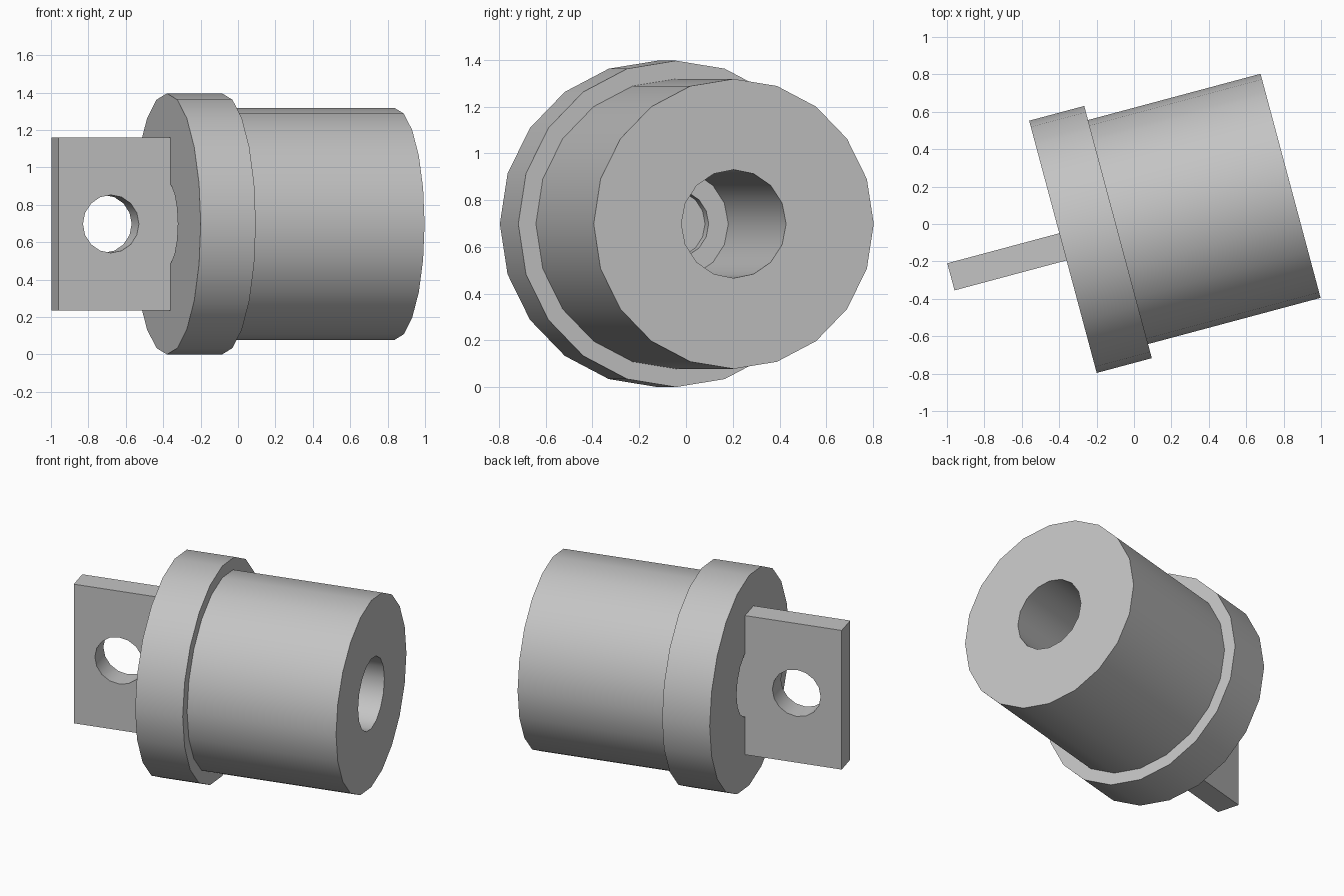
import bpy, bmesh, math
from mathutils import Matrix

if "Cube" in bpy.data.objects:
    bpy.data.objects.remove(bpy.data.objects["Cube"], do_unlink=True)

grey = bpy.data.materials.new("plain grey")
grey.use_nodes = True
grey.diffuse_color = (0.55, 0.55, 0.55, 1)
grey.node_tree.nodes["Principled BSDF"].inputs["Base Color"].default_value = grey.diffuse_color

FLANGE_R, BODY_R = 0.698, 0.62
FLANGE_T, LENGTH = 0.305, 1.26
# Local x is the shaft axis, starting at the outer flange face
PLACE = Matrix.Translation((-0.38, -0.122, FLANGE_R)) @ Matrix.Rotation(math.radians(15), 4, 'Z')


def make_object(name, bm):
    bmesh.ops.recalc_face_normals(bm, faces=bm.faces)
    mesh = bpy.data.meshes.new(name)
    bm.to_mesh(mesh)
    bm.free()
    mesh.materials.append(grey)
    ob = bpy.data.objects.new(name, mesh)
    ob.matrix_world = PLACE
    bpy.context.collection.objects.link(ob)
    return ob


def turned(name, profile, sides):
    """Solid of revolution about local x from (position, radius) pairs."""
    bm = bmesh.new()
    rings = []
    for x, r in profile:
        angles = [2 * math.pi * i / sides for i in range(sides)]
        rings.append([bm.verts.new((x, r * math.cos(a), r * math.sin(a))) for a in angles])
    for a, b in zip(rings, rings[1:]):
        for i in range(sides):
            j = (i + 1) % sides
            bm.faces.new((a[i], a[j], b[j], b[i]))
    bm.faces.new(rings[0])
    bm.faces.new(rings[-1])
    return make_object(name, bm)


def cut(target, cutter):
    cutter.hide_render = True
    mod = target.modifiers.new("cut", 'BOOLEAN')
    mod.operation, mod.solver, mod.object = 'DIFFERENCE', 'EXACT', cutter
    bpy.context.view_layer.objects.active = target
    bpy.context.view_layer.update()
    with bpy.context.temp_override(object=target, active_object=target):
        bpy.ops.object.modifier_apply(modifier=mod.name)
    bpy.data.objects.remove(cutter, do_unlink=True)


# Flanged barrel
barrel = turned("flanged_barrel", [(0, FLANGE_R), (FLANGE_T, FLANGE_R),
                                   (FLANGE_T, BODY_R), (LENGTH, BODY_R)], 20)
# Stepped bore from the barrel end
cut(barrel, turned("bore_cutter", [(FLANGE_T - 0.06, 0.145), (FLANGE_T, 0.145),
                                   (FLANGE_T, 0.232), (LENGTH + 0.1, 0.232)], 16))
# Shallow recess around the root of the tab
cut(barrel, turned("recess_cutter", [(-0.1, 0.225), (0.1, 0.225)], 16))

# Flat tab with a cross hole
bm = bmesh.new()
bmesh.ops.create_cube(bm, size=1, matrix=Matrix.Translation((-0.25, 0, 0)) @ Matrix.Diagonal((0.74, 0.15, 0.925, 1)))
tab = make_object("tab", bm)
bm = bmesh.new()
bmesh.ops.create_cone(bm, cap_ends=True, segments=16, radius1=0.155, radius2=0.155, depth=0.5,
                      matrix=Matrix.Translation((-0.33, 0, 0)) @ Matrix.Rotation(math.pi / 2, 4, 'X'))
cut(tab, make_object("hole_cutter", bm))

# Smooth round walls, sharp rims
bpy.ops.object.select_all(action='DESELECT')
for ob in (barrel, tab):
    ob.select_set(True)
bpy.context.view_layer.objects.active = barrel
bpy.ops.object.shade_smooth_by_angle(angle=math.radians(30))
